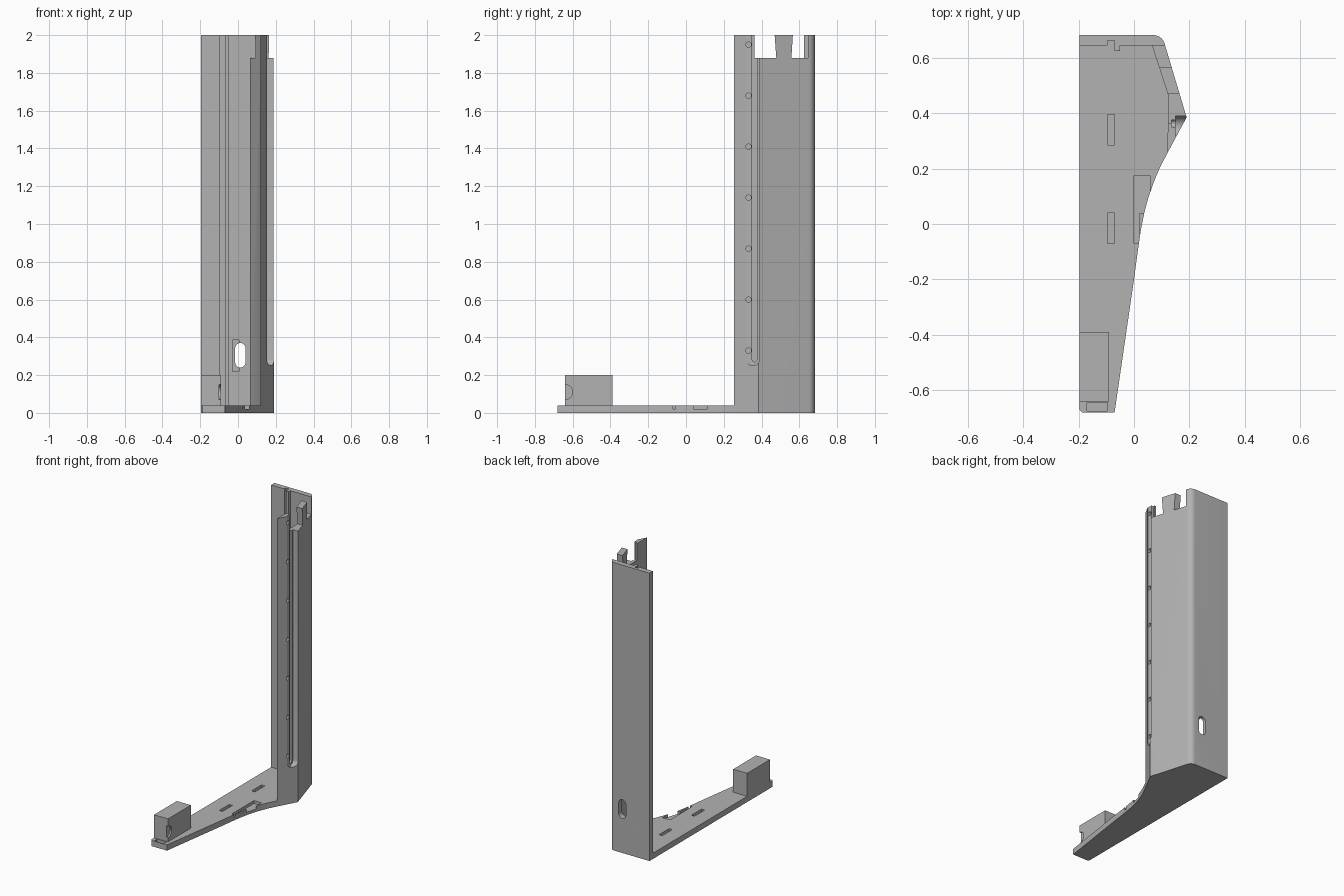
import bpy, bmesh, math
from mathutils import Vector

cube = bpy.data.objects.get("Cube")
if cube:
    bpy.data.objects.remove(cube, do_unlink=True)

grey = bpy.data.materials.new("plain_grey")
grey.use_nodes = True
COLOUR = (0.45, 0.45, 0.45, 1)
grey.diffuse_color = COLOUR
grey.node_tree.nodes["Principled BSDF"].inputs["Base Color"].default_value = COLOUR


def prism(name, pts, lo, hi, axis="z"):
    """Extrude a 2D outline along an axis (x: pts are y,z; y: pts are x,z)."""
    place = {"x": lambda a, b, c: (c, a, b),
             "y": lambda a, b, c: (a, c, b),
             "z": lambda a, b, c: (a, b, c)}[axis]
    bm = bmesh.new()
    face = bm.faces.new([bm.verts.new(place(a, b, lo)) for a, b in pts])
    out = bmesh.ops.extrude_face_region(bm, geom=[face])
    verts = [v for v in out["geom"] if isinstance(v, bmesh.types.BMVert)]
    bmesh.ops.translate(bm, vec=Vector(place(0, 0, hi - lo)), verts=verts)
    bmesh.ops.recalc_face_normals(bm, faces=bm.faces)
    mesh = bpy.data.meshes.new(name)
    bm.to_mesh(mesh)
    bm.free()
    mesh.materials.append(grey)
    obj = bpy.data.objects.new(name, mesh)
    bpy.context.collection.objects.link(obj)
    return obj


def rect(a0, a1, b0, b1):
    return [(a0, b0), (a1, b0), (a1, b1), (a0, b1)]


def arc(a, b, r, start, end, n=10):
    steps = [math.radians(start + (end - start) * i / n) for i in range(n + 1)]
    return [(a + r * math.cos(t), b + r * math.sin(t)) for t in steps]


def stadium(a0, a1, b0, b1):
    r = (a1 - a0) / 2
    return arc(a0 + r, b0 + r, r, 180, 360) + arc(a0 + r, b1 - r, r, 0, 180)


def cut(target, cutters):
    for c in cutters:
        mod = target.modifiers.new(c.name, "BOOLEAN")
        mod.operation, mod.solver, mod.object = "DIFFERENCE", "EXACT", c
        bpy.context.view_layer.objects.active = target
        bpy.ops.object.modifier_apply(modifier=mod.name)
        bpy.data.objects.remove(c, do_unlink=True)


def smooth(obj):
    bpy.ops.object.select_all(action="DESELECT")
    obj.select_set(True)
    bpy.context.view_layer.objects.active = obj
    bpy.ops.object.shade_smooth_by_angle(angle=math.radians(25))


# Shared outer corner of foot and column
back_corner = [(0.19, 0.385)] + arc(0.07, 0.64, 0.042, 16, 90, 8) + [(-0.197, 0.682)]

# Foot plate with a curved right edge
curve = [(-0.07, -0.68), (-0.035, -0.44), (0, -0.2), (0.012, -0.11), (0.025, -0.02),
         (0.037, 0.04), (0.052, 0.095), (0.07, 0.148), (0.092, 0.2), (0.12, 0.255)]
foot = prism("foot_plate", [(-0.197, -0.67), (-0.187, -0.68)] + curve + back_corner, 0, 0.04)
pockets = [prism("slot", rect(-0.095, -0.07, y, y + 0.11), 0.02, 0.1) for y in (-0.07, 0.285)]
pockets.append(prism("front_slot", rect(-0.17, -0.095, -0.675, -0.645), 0.02, 0.1))
pockets.append(prism("edge_notch", [(0, -0.07), (0.02, -0.07), (0.02, 0.04), (0.058, 0.04),
                                    (0.058, 0.175), (0, 0.175)], 0.02, 0.1))
cut(foot, pockets)
smooth(foot)

# Front block with a half-round recess on its right face
block = prism("front_block", rect(-0.197, -0.09, -0.64, -0.39), 0.04, 0.2)
cut(block, [prism("recess", arc(-0.64, 0.11, 0.04, 0, 350, 24), -0.1, 0, "x")])
smooth(block)

# Column: back wall with hooked rail, angled side wall, wedge-shaped front flange
inner = [(-0.197, 0.645), (-0.095, 0.645), (-0.095, 0.662), (-0.07, 0.662), (-0.07, 0.625),
         (-0.05, 0.625), (-0.05, 0.645), (0.065, 0.645), (0.125, 0.46), (0.12, 0.255)]
column = prism("column_shell", back_corner + inner, 0.04, 2)

# Long groove in the flange, its deeper channel and the row of holes
cutters = [prism("groove", stadium(0.317, 0.39, 0.25, 2.2), 0.15, 0.3, "x"),
           prism("channel", stadium(0.35, 0.376, 0.27, 2.2), 0.135, 0.3, "x")]
for i in range(7):
    hole = arc(0.331, 0.33 + 0.27 * i, 0.014, 0, 337.5, 15)
    cutters.append(prism("hole", hole, 0.13, 0.3, "x"))

# Gaps that leave a dovetail tab at the top of the side wall
cutters.append(prism("front_gap", [(0.362, 1.88), (0.478, 1.88), (0.462, 2.1), (0.362, 2.1)],
                     0.1, 0.3, "x"))
cutters.append(prism("rear_gap", [(0.558, 1.88), (0.645, 1.88), (0.645, 2.1), (0.572, 2.1)],
                     0.04, 0.3, "x"))

# Cable opening in the back wall with a shallow pocket around its side
cutters.append(prism("opening", stadium(-0.015, 0.04, 0.24, 0.37), 0.6, 0.8, "y"))
cutters.append(prism("pocket", rect(-0.03, 0.005, 0.22, 0.385), 0.6, 0.66, "y"))
cut(column, cutters)
smooth(column)
